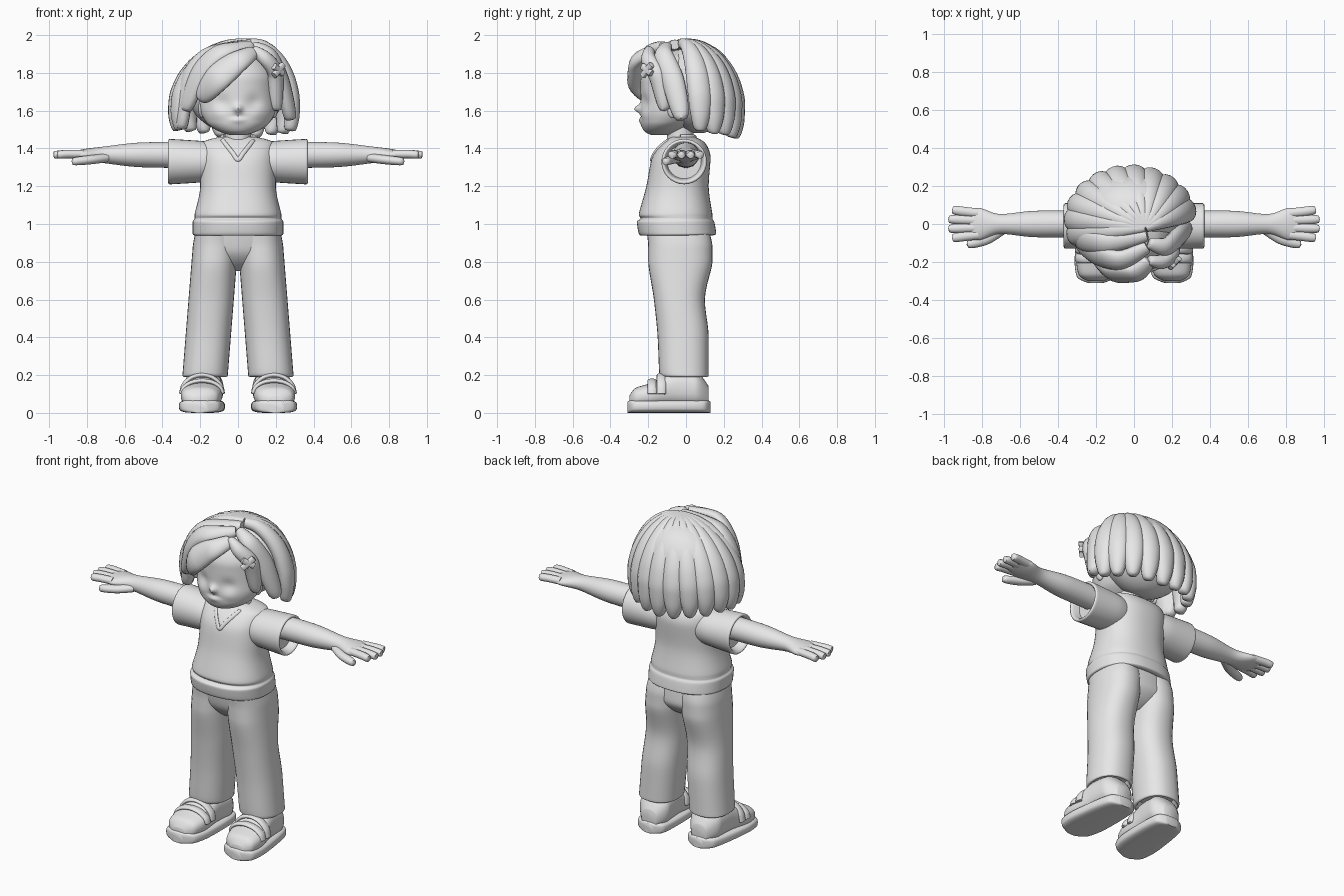
import bpy, bmesh, math, random
from mathutils import Vector
from mathutils.bvhtree import BVHTree

random.seed(4)
if "Cube" in bpy.data.objects:
    bpy.data.objects.remove(bpy.data.objects["Cube"])

GREY = (.8, .8, .8, 1)
clay = bpy.data.materials.new("plain grey")
clay.use_nodes = True
clay.diffuse_color = GREY
clay.node_tree.nodes["Principled BSDF"].inputs["Base Color"].default_value = GREY


def slope(before, here, after):
    """Harmonic mean slope, flat at turning points, so curves never overshoot."""
    left, right = here - before, after - here
    return 2 * left * right / (left + right) if left * right > 0 else 0


def smooth_rows(rows, steps):
    """Fill in steps between rows of numbers along smooth curves."""
    filled = []
    for i in range(len(rows) - 1):
        span = [rows[max(i - 1, 0)], rows[i], rows[i + 1], rows[min(i + 2, len(rows) - 1)]]
        for k in range(steps):
            t = k / steps
            filled.append([b + t * t * (3 - 2 * t) * (c - b) + t * (1 - t) ** 2 * slope(a, b, c)
                           - t * t * (1 - t) * slope(b, c, d) for a, b, c, d in zip(*span)])
    return filled + [list(rows[-1])]


def skin(name, rings, sides=32, power=1, mirror=False, sculpt=None):
    """Skin rings given as (centre, first half axis, second half axis)."""
    bm = bmesh.new()
    loops = []
    for centre, first, second in rings:
        loop = []
        for k in range(sides):
            turn = math.tau * k / sides
            u, v = (math.copysign(abs(f) ** power, f) for f in (math.cos(turn), math.sin(turn)))
            point = centre + first * u + second * v
            if sculpt:
                sculpt(point)
            loop.append(bm.verts.new(point))
        loops.append(loop)
    for lower, upper in zip(loops, loops[1:]):
        for k in range(sides):
            bm.faces.new((lower[k], lower[k - 1], upper[k - 1], upper[k]))
    bm.faces.new(loops[0])
    bm.faces.new(loops[-1])
    bmesh.ops.recalc_face_normals(bm, faces=bm.faces)
    mesh = bpy.data.meshes.new(name)
    bm.to_mesh(mesh)
    bm.free()
    mesh.materials.append(clay)
    obj = bpy.data.objects.new(name, mesh)
    bpy.context.collection.objects.link(obj)
    bpy.ops.object.select_all(action='DESELECT')
    obj.select_set(True)
    bpy.context.view_layer.objects.active = obj
    bpy.ops.object.shade_smooth_by_angle(angle=math.radians(55))
    if mirror:
        obj.modifiers.new("mirror", 'MIRROR')
    return obj


def upright(name, rows, shift=0, lean=0, steps=6, **style):
    """Rows of height, half width, front, back."""
    return skin(name, [(Vector((shift + lean * z, (front + back) / 2, z)), Vector((width, 0, 0)),
                        Vector((0, (back - front) / 2, 0)))
                       for z, width, front, back in smooth_rows(rows, steps)], **style)


def sideways(name, y, z, rows, **style):
    """Rows of distance from the middle, half depth, half height."""
    return skin(name, [(Vector((x, y, z)), Vector((0, depth, 0)), Vector((0, 0, height)))
                       for x, depth, height in smooth_rows(rows, 6)], **style)


def lengthwise(name, bottom, rows, **style):
    """Rows of depth, half width, top; the foot turns out slightly."""
    return skin(name, [(Vector((.18 - .07 * y, y, (bottom + top) / 2)), Vector((width, 0, 0)),
                        Vector((0, 0, (top - bottom) / 2)))
                       for y, width, top in smooth_rows(rows, 6)], mirror=True, **style)


def strand(name, path, width, thick, hub, root=1, tip=5, steps=6, **style):
    """Flattened tube facing away from hub, narrowed at the root, rounded at the tip."""
    points = [Vector(row) for row in smooth_rows(path, steps)]
    last = len(points) - 1
    rings = []
    for i, point in enumerate(points):
        t = i / last
        size = max((1 - (1 - root) * (1 - t) ** 2) * math.sqrt(1 - t ** tip), .05)
        along = points[min(i + 1, last)] - points[max(i - 1, 0)]
        side = along.cross(point - Vector(hub)).normalized()
        rings.append((point, side * width * size, side.cross(along).normalized() * thick * math.sqrt(size)))
    return skin(name, rings, sides=16, **style)


def blob(name, centre, width, depth, height, **style):
    """Ellipsoid."""
    turns = [math.pi * k / 20 for k in range(1, 20)]
    return skin(name, [(Vector(centre) + Vector((0, 0, height * math.cos(a))), Vector((width * math.sin(a), 0, 0)),
                        Vector((0, depth * math.sin(a), 0))) for a in turns], **style)


# Sweater with a ribbed hem and open sleeves
sweater = upright("sweater", [
    (.96, .2, -.2, .1), (.94, .23, -.24, .14), (.95, .24, -.25, .16), (1.01, .24, -.26, .15),
    (1.03, .23, -.24, .14), (1.05, .23, -.25, .14), (1.2, .2, -.21, .12), (1.35, .2, -.18, .13),
    (1.43, .19, -.12, .1), (1.46, .1, -.08, .05)], sides=48, power=.85)
sideways("sleeve", -.01, 1.33, [(.1, .1, .1), (.2, .12, .11), (.36, .12, .12), (.37, .11, .11),
                                (.36, .1, .1), (.32, .09, .09)], mirror=True)

# Neckline: V laid on the sweater front, band round the back
tree = BVHTree.FromObject(sweater, bpy.context.evaluated_depsgraph_get())
vee = [tree.ray_cast(Vector((.028 * k, -1, 1.34 + .035 * abs(k))), Vector((0, 1, 0)))[0] for k in range(-3, 4)]
strand("neckline", vee, .012, .008, (0, .1, 1.35), tip=40)
arc = [math.pi * k / 8 for k in range(9)]
strand("back_collar", [(.085 * math.cos(a), .075 * math.sin(a) - .03, 1.455) for a in arc],
       .018, .012, (0, -.03, 1.45), tip=40)

# Arms and hands
sideways("arm", 0, 1.366, [(.25, .07, .07), (.5, .07, .066), (.7, .052, .045), (.82, .085, .03), (.9, .07, .01)],
         mirror=True)
for i in range(4):
    spread = i - 1.5
    tip_x = .98 - .01 * spread ** 2
    strand(f"finger_{i + 1}", [(.82, -.038 * spread, 1.37), (.9, -.044 * spread, 1.37), (tip_x, -.05 * spread, 1.365)],
           .025, .022, (.9, -.04 * spread, 0), tip=8, mirror=True)
strand("thumb", [(.7, -.03, 1.35), (.78, -.08, 1.34), (.88, -.11, 1.33)], .03, .024, (.8, -.08, 0), mirror=True)

# Trousers
upright("trouser_seat", [(.75, .04, -.08, .03), (.79, .14, -.14, .09), (.86, .22, -.19, .13), (.97, .22, -.21, .12)],
        sides=40, power=.85)
upright("trouser_leg", [
    (.24, .09, -.1, .09), (.19, .11, -.12, .11), (.2, .12, -.14, .12), (.4, .12, -.15, .12), (.6, .12, -.17, .1),
    (.8, .12, -.2, .14), (.88, .12, -.2, .14), (.97, .11, -.21, .12)],
    shift=.19, lean=-.08, power=.87, mirror=True)

# Shoes with a band and a tongue arched over the instep
lengthwise("shoe_sole", 0, [(-.31, .04, .06), (-.28, .1, .07), (-.17, .12, .07), (0, .11, .07),
                            (.1, .09, .07), (.13, .04, .06)], power=.55)
lengthwise("shoe_upper", .03, [(-.3, .04, .09), (-.27, .09, .13), (-.18, .11, .16), (-.05, .1, .23),
                               (.05, .1, .22), (.12, .05, .14)], power=.8)
for name, y, rise in (("shoe_band", -.18, .07), ("shoe_tongue", -.13, .1)):
    strand(name, [(.19 + .11 * math.cos(a), y, .1 + rise * math.sin(a)) for a in arc],
           .025, .012, (.19, y, .04), tip=40, mirror=True)

# Head: centre x, height, spread across, spread up, push forward
FEATURES = {"nose": (0, 1.61, .02, .02, .036), "lips": (0, 1.55, .035, .016, .01), "mouth": (0, 1.567, .04, .005, -.008),
            "eye_socket": (.085, 1.645, .04, .035, -.014), "cheek": (.1, 1.58, .045, .035, .008)}


def model_face(point):
    if point.y < -.1:
        for x, z, across, up, push in FEATURES.values():
            distance = math.hypot((abs(point.x) - x) / across, (point.z - z) / up)
            point.y -= push * math.exp(-distance ** 2)


upright("head", [(1.47, .04, -.18, -.08), (1.49, .1, -.22, -.04), (1.54, .17, -.24, .04), (1.62, .2, -.24, .1),
                 (1.76, .2, -.24, .15), (1.88, .13, -.17, .1), (1.92, .04, -.08, .03)],
        steps=9, sides=96, sculpt=model_face)
upright("neck", [(1.38, .07, -.1, .04), (1.53, .07, -.1, .04)])
blob("ear", (.19, -.07, 1.61), .02, .03, .05, mirror=True)

# Hair: inner cap and locks fanning from the crown
blob("hair_cap", (-.01, .066, 1.72), .265, .2, .24)
HUB = (0, 0, 1.68)
CROWN = Vector((.06, -.02))
LOCKS = 11
for i in range(LOCKS):
    a = math.radians(13 + 184 * i / (LOCKS - 1))
    reach = Vector((.31 * math.cos(a) - .018, .25 * math.sin(a) + .02)) - CROWN
    end = math.radians(112 - random.uniform(0, 4) - 6 * abs(math.cos(a)) ** 3)
    path = [(*(CROWN + reach * math.sin(end * k / 8)), 1.59 + .365 * math.cos(end * k / 8)) for k in range(9)]
    strand(f"hair_lock_{i + 1}", path, .076, .05, HUB, root=.3)

# Locks swept forward from the parting
SWEEPS = {
    "fringe": (.09, [(.08, -.19, 1.91), (0, -.26, 1.86), (-.1, -.26, 1.78), (-.2, -.17, 1.67)]),
    "fringe_upper": (.08, [(.07, -.12, 1.94), (-.08, -.19, 1.91), (-.2, -.16, 1.8), (-.28, -.11, 1.6)]),
    "right_side_lock": (.08, [(.07, -.06, 1.95), (-.15, -.1, 1.9), (-.27, -.08, 1.74), (-.3, -.07, 1.5)]),
    "left_fringe": (.055, [(.08, -.19, 1.92), (.14, -.2, 1.88), (.2, -.15, 1.78), (.2, -.11, 1.6)]),
    "left_side_lock": (.07, [(.08, -.1, 1.94), (.16, -.12, 1.9), (.23, -.07, 1.76), (.28, -.02, 1.55)])}
for name, (width, path) in SWEEPS.items():
    strand(name, path, width, .043, HUB, root=.35, steps=8)

# Crossed hair clip
for name, rise in (("hair_clip_bar", .03), ("hair_clip_cross_bar", -.02)):
    strand(name, [(.215 + .024 * t, -.205 + .024 * t, 1.815 + rise * t) for t in (-1, 0, 1)],
           .017, .014, (.1, -.08, 1.8), tip=20, power=.6)
